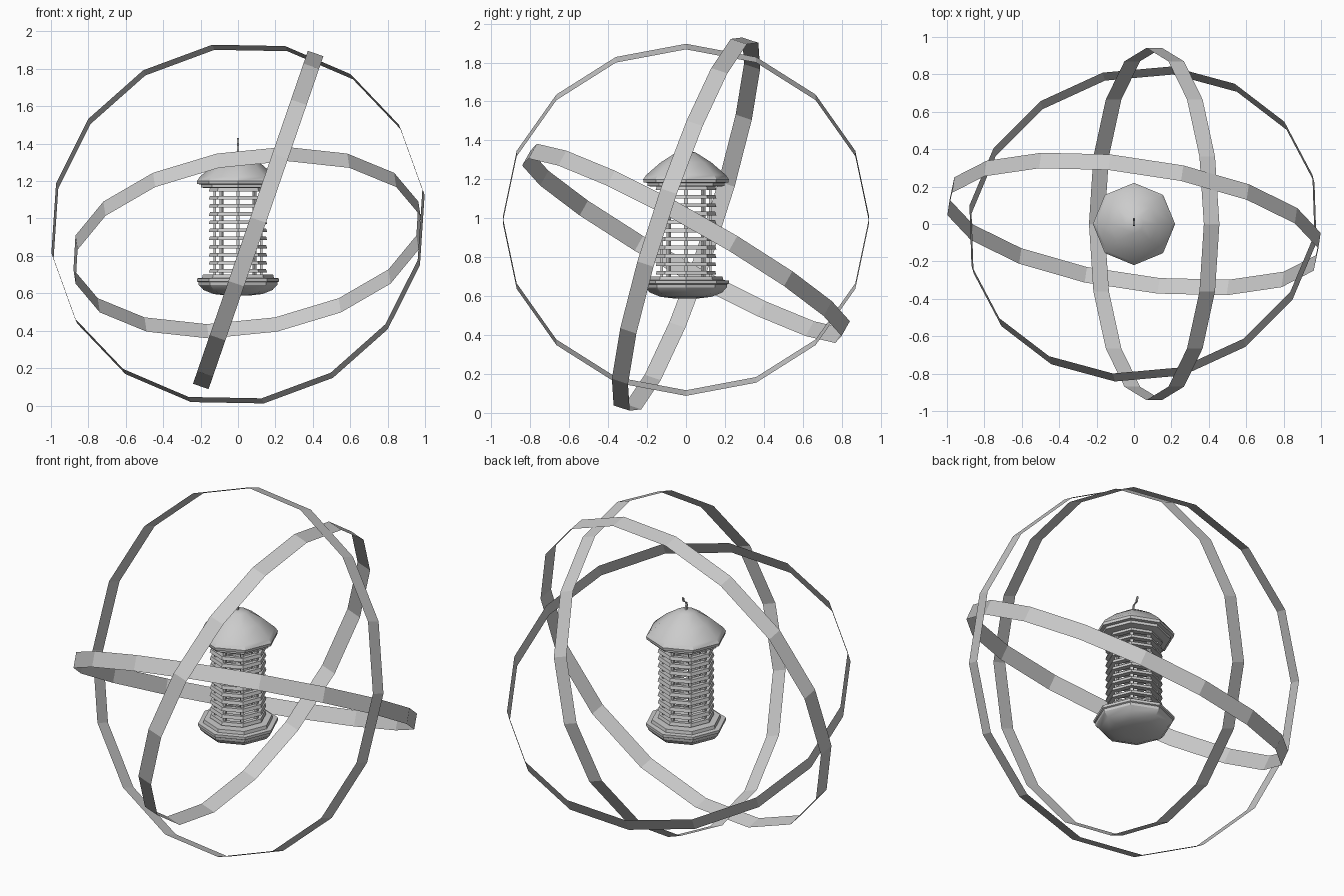
import bpy, bmesh, math
from mathutils import Vector

if "Cube" in bpy.data.objects:
    bpy.data.objects.remove(bpy.data.objects["Cube"])

grey = bpy.data.materials.new("metal_grey")
grey.diffuse_color = (0.6, 0.6, 0.6, 1)
grey.use_nodes = True
grey.node_tree.nodes["Principled BSDF"].inputs["Base Color"].default_value = grey.diffuse_color


def finish(name, bm, recalc=True):
    if recalc:
        bmesh.ops.recalc_face_normals(bm, faces=bm.faces)
    me = bpy.data.meshes.new(name)
    bm.to_mesh(me)
    bm.free()
    me.materials.append(grey)
    ob = bpy.data.objects.new(name, me)
    bpy.context.collection.objects.link(ob)
    return ob


def smooth(ob):
    bpy.ops.object.select_all(action='DESELECT')
    bpy.context.view_layer.objects.active = ob
    ob.select_set(True)
    bpy.ops.object.shade_smooth_by_angle(angle=math.radians(32))


def loft(bm, profile, sides=8, closed=False):
    """Sweep a radius/height profile around z with corners on the axes."""
    loops = []
    for r, z in profile:
        loops.append([bm.verts.new((r * math.cos(2 * math.pi * i / sides),
                                    r * math.sin(2 * math.pi * i / sides), z))
                      for i in range(sides)])
    pairs = list(zip(loops, loops[1:]))
    if closed:
        pairs.append((loops[-1], loops[0]))
    else:
        bm.faces.new(loops[0][::-1])
        bm.faces.new(loops[-1])
    for a, b in pairs:
        for i in range(sides):
            j = (i + 1) % sides
            bm.faces.new((a[i], a[j], b[j], b[i]))


def band(name, centre, axis, corner, radius, width=0.088, sides=16):
    """Flat sixteen-sided hoop of thin strip around a tilted axis."""
    c, n = Vector(centre), Vector(axis).normalized()
    u = Vector(corner)
    u = (u - n * u.dot(n)).normalized()
    v = n.cross(u)
    bm = bmesh.new()
    rows = []
    for s in (-0.5, 0.5):
        rows.append([bm.verts.new(c + n * s * width + radius *
                                  (u * math.cos(2 * math.pi * i / sides) +
                                   v * math.sin(2 * math.pi * i / sides)))
                     for i in range(sides)])
    for i in range(sides):
        j = (i + 1) % sides
        bm.faces.new((rows[0][i], rows[0][j], rows[1][j], rows[1][i]))
    finish(name, bm, recalc=False)


# Three tilted hoops
band("inner_upright_hoop", (0.108, 0, 0.992), (0.945, 0, -0.326), (0.326, 0, 0.945), 0.9415)
band("outer_upright_hoop", (0, 0, 0.97), (0.137, 0.941, -0.31), (-0.993, 0.09, -0.17), 1.01)
band("level_hoop", (0.048, 0, 0.871), (-0.129, 0.486, 0.865), (0.222, -0.836, 0.503), 0.943)

# Lantern roof with stepped brim
bm = bmesh.new()
loft(bm, [(0.18, 1.163), (0.198, 1.166), (0.198, 1.182), (0.218, 1.184), (0.22, 1.2),
          (0.205, 1.222), (0.13, 1.287), (0.05, 1.338), (0.008, 1.345)])
smooth(finish("lantern_roof", bm))

# Lantern base bowl with stepped rim
bm = bmesh.new()
loft(bm, [(0.06, 0.588), (0.13, 0.596), (0.185, 0.618), (0.21, 0.645), (0.212, 0.66),
          (0.22, 0.664), (0.22, 0.68), (0.192, 0.682), (0.188, 0.7)])
smooth(finish("lantern_base", bm))

# Louvre slats around the cage
bm = bmesh.new()
for k in range(11):
    z = 0.718 + k * 0.0435
    loft(bm, [(0.118, z + 0.008), (0.15, z + 0.011), (0.156, z - 0.008), (0.12, z - 0.006)],
         closed=True)
finish("cage_slats", bm)

# Upright cage bars at the eight corners
bm = bmesh.new()
for i in range(8):
    a = i * math.pi / 4
    geom = bmesh.ops.create_cube(bm, size=1)["verts"]
    for v in geom:
        x, y = v.co.x * 0.014 + 0.124, v.co.y * 0.018
        v.co = (x * math.cos(a) - y * math.sin(a),
                x * math.sin(a) + y * math.cos(a), 0.93 + v.co.z * 0.48)
finish("cage_bars", bm)

# Small bent hook on the roof
bm = bmesh.new()
path = [(0, 1.33), (-0.006, 1.375), (0.0, 1.392), (0.022, 1.4), (0.028, 1.428)]
loops = []
for y, z in path:
    loops.append([bm.verts.new((dx * 0.005, y + dy * 0.005, z + dy * 0.003))
                  for dx, dy in ((-1, -1), (1, -1), (1, 1), (-1, 1))])
for a, b in zip(loops, loops[1:]):
    for i in range(4):
        j = (i + 1) % 4
        bm.faces.new((a[i], a[j], b[j], b[i]))
bm.faces.new(loops[0][::-1])
bm.faces.new(loops[-1])
finish("roof_hook", bm)
